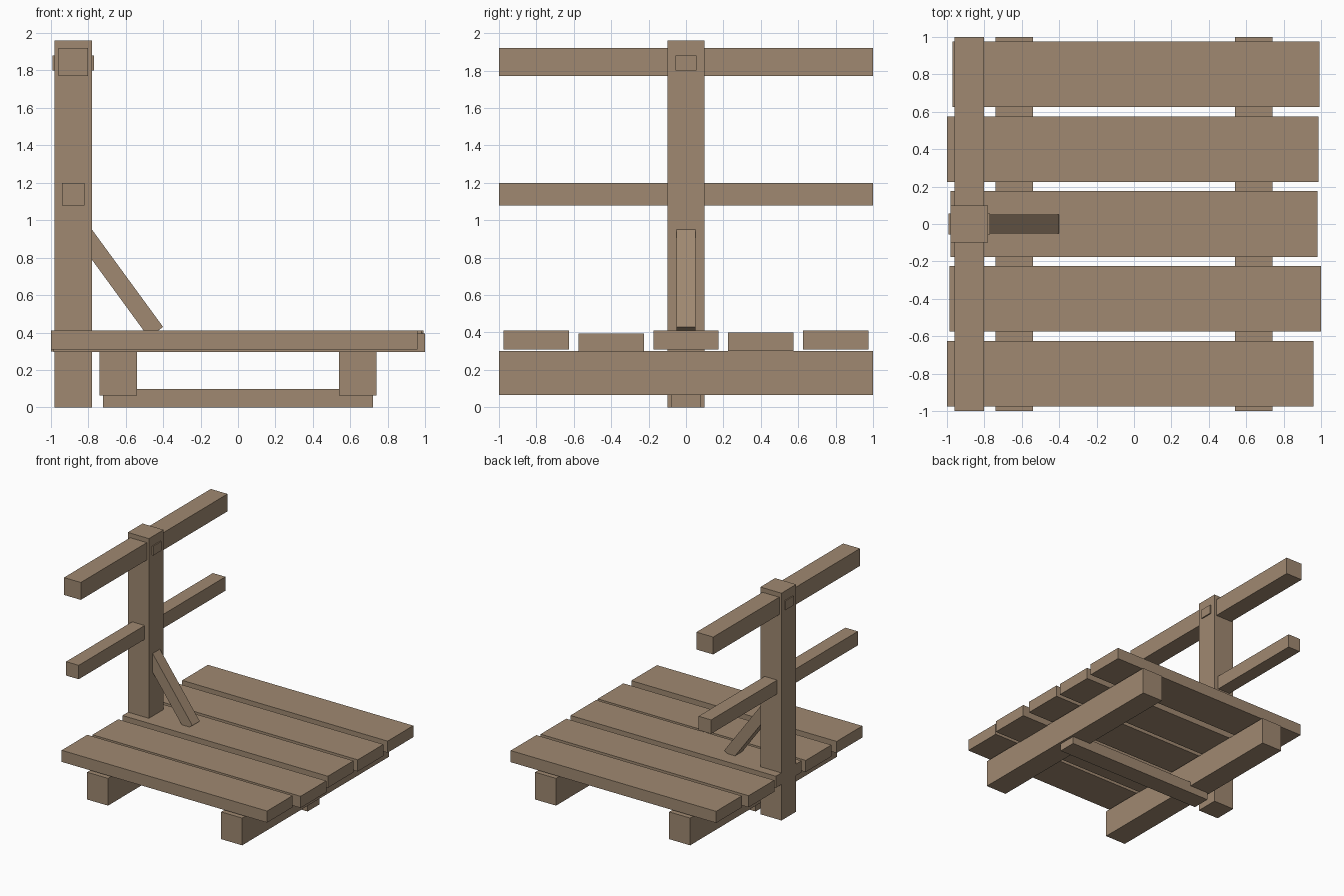
import bpy
import math

cube = bpy.data.objects.get("Cube")
if cube:
    bpy.data.objects.remove(cube, do_unlink=True)

wood = bpy.data.materials.new("weathered_wood")
wood.use_nodes = True
colour = (0.35, 0.25, 0.165, 1)
wood.diffuse_color = colour
wood.node_tree.nodes["Principled BSDF"].inputs["Base Color"].default_value = colour


def beam(name, x, y, z, tilt=0):
    """Box spanning the (low, high) pairs, tilted about y through its centre."""
    spans = (x, y, z)
    bpy.ops.mesh.primitive_cube_add(size=1, location=[(a + b) / 2 for a, b in spans])
    ob = bpy.context.object
    ob.name = name
    ob.scale = [b - a for a, b in spans]
    ob.rotation_euler.y = tilt
    ob.data.materials.append(wood)
    return ob


# Deck planks, slightly uneven in length and height
planks = [(-1.0, 0.96, 0.41), (-0.985, 1.0, 0.395), (-0.98, 0.98, 0.41),
          (-1.0, 0.985, 0.40), (-0.97, 0.99, 0.41)]
for i, (left, right, top) in enumerate(planks):
    y = -0.8 + 0.4 * i
    beam(f"deck_plank_{i + 1}", (left, right), (y - 0.175, y + 0.175), (top - 0.1, top))

# Bearers under the deck and the tie joining them
for side, x in (("right", -0.64), ("left", 0.64)):
    beam(f"{side}_bearer", (x - 0.1, x + 0.1), (-1, 1), (0.065, 0.30))
beam("bearer_tie", (-0.72, 0.72), (-0.08, 0.08), (0, 0.1))

# Post with two handrails and a through peg
beam("post", (-0.981, -0.78), (-0.1, 0.1), (0, 1.96))
beam("top_rail", (-0.96, -0.80), (-1, 1), (1.77, 1.92))
beam("middle_rail", (-0.94, -0.82), (-1, 1), (1.08, 1.20))
beam("rail_peg", (-0.99, -0.77), (-0.055, 0.055), (1.80, 1.88))

# Diagonal brace from the deck up into the post
angle = math.atan2(-0.38, 0.52)
length, width = 0.70, 0.095
cx = -0.40 + math.sin(angle) * length / 2 - math.cos(angle) * width / 2
cz = 0.43 + math.cos(angle) * length / 2 + math.sin(angle) * width / 2
beam("diagonal_brace", (cx - width / 2, cx + width / 2), (-0.05, 0.05),
     (cz - length / 2, cz + length / 2), angle)
